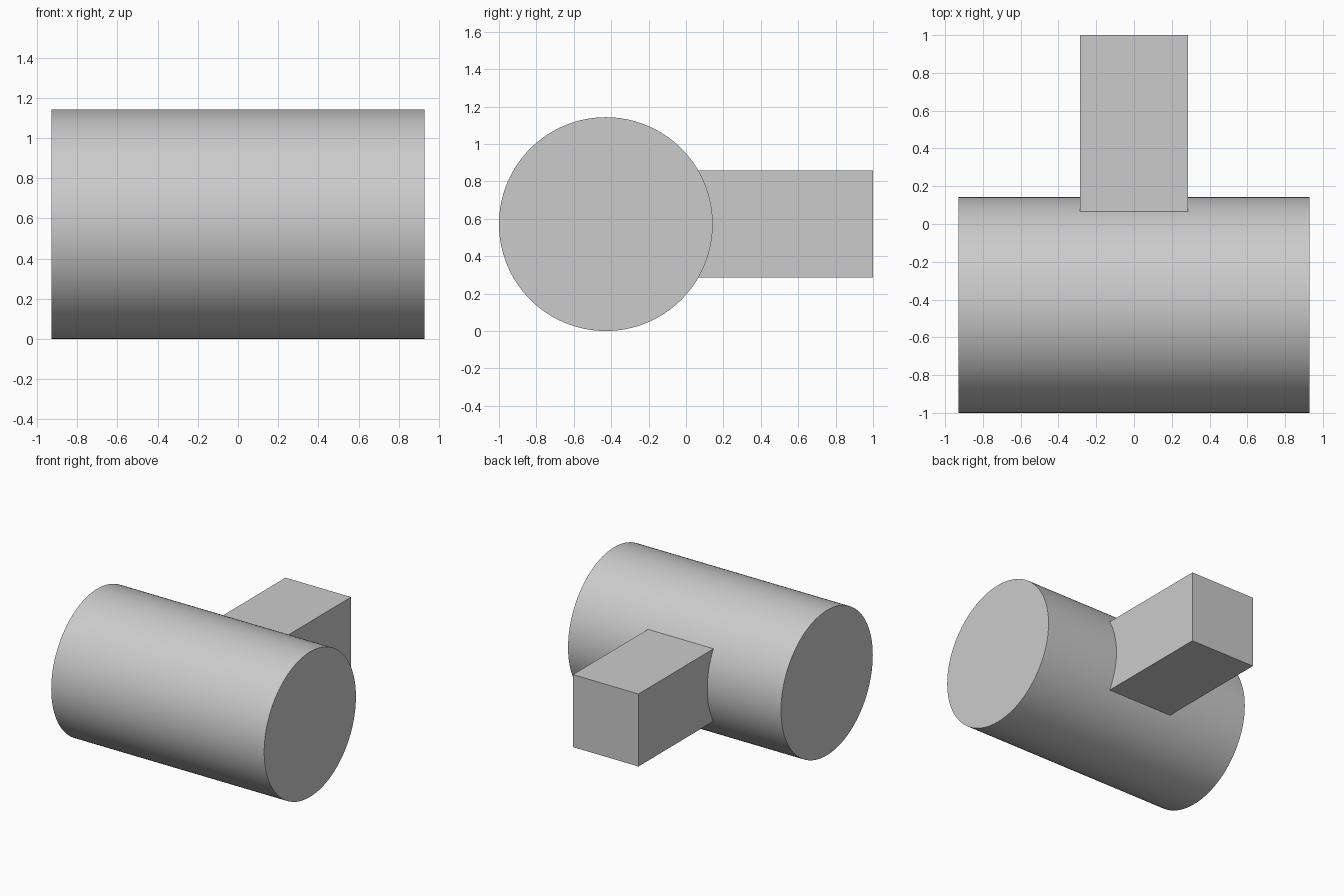
import bpy
import math

cube = bpy.data.objects.get("Cube")
if cube:
    bpy.data.objects.remove(cube, do_unlink=True)

UNIT = 1 / 7
RADIUS = 4 * UNIT
LENGTH = 13 * UNIT
BAR = 4 * UNIT
AXIS_Y = RADIUS - 1

# Single grey material
grey = bpy.data.materials.new("plain_grey")
grey.use_nodes = True
colour = (0.6, 0.6, 0.6, 1)
grey.diffuse_color = colour
grey.node_tree.nodes["Principled BSDF"].inputs["Base Color"].default_value = colour

# Square handle running from inside the drum to the back
bpy.ops.mesh.primitive_cube_add(size=1, location=(0, (1 + AXIS_Y) / 2, RADIUS))
handle = bpy.context.object
handle.name = "square_handle"
handle.scale = (BAR, 1 - AXIS_Y, BAR)
bpy.ops.object.transform_apply(location=False, rotation=False, scale=True)
handle.data.materials.append(grey)

# Drum lying along x
bpy.ops.mesh.primitive_cylinder_add(vertices=128, radius=RADIUS, depth=LENGTH,
                                    location=(0, AXIS_Y, RADIUS),
                                    rotation=(0, math.pi / 2, 0))
drum = bpy.context.object
drum.name = "drum_with_handle"
bpy.ops.object.transform_apply(location=False, rotation=True, scale=False)
drum.data.materials.append(grey)

# Fuse the two into one clean solid
union = drum.modifiers.new("join_handle", 'BOOLEAN')
union.operation = 'UNION'
union.solver = 'EXACT'
union.object = handle
bpy.ops.object.modifier_apply(modifier=union.name)
bpy.data.objects.remove(handle, do_unlink=True)
bpy.ops.object.shade_smooth_by_angle(angle=math.radians(30))
